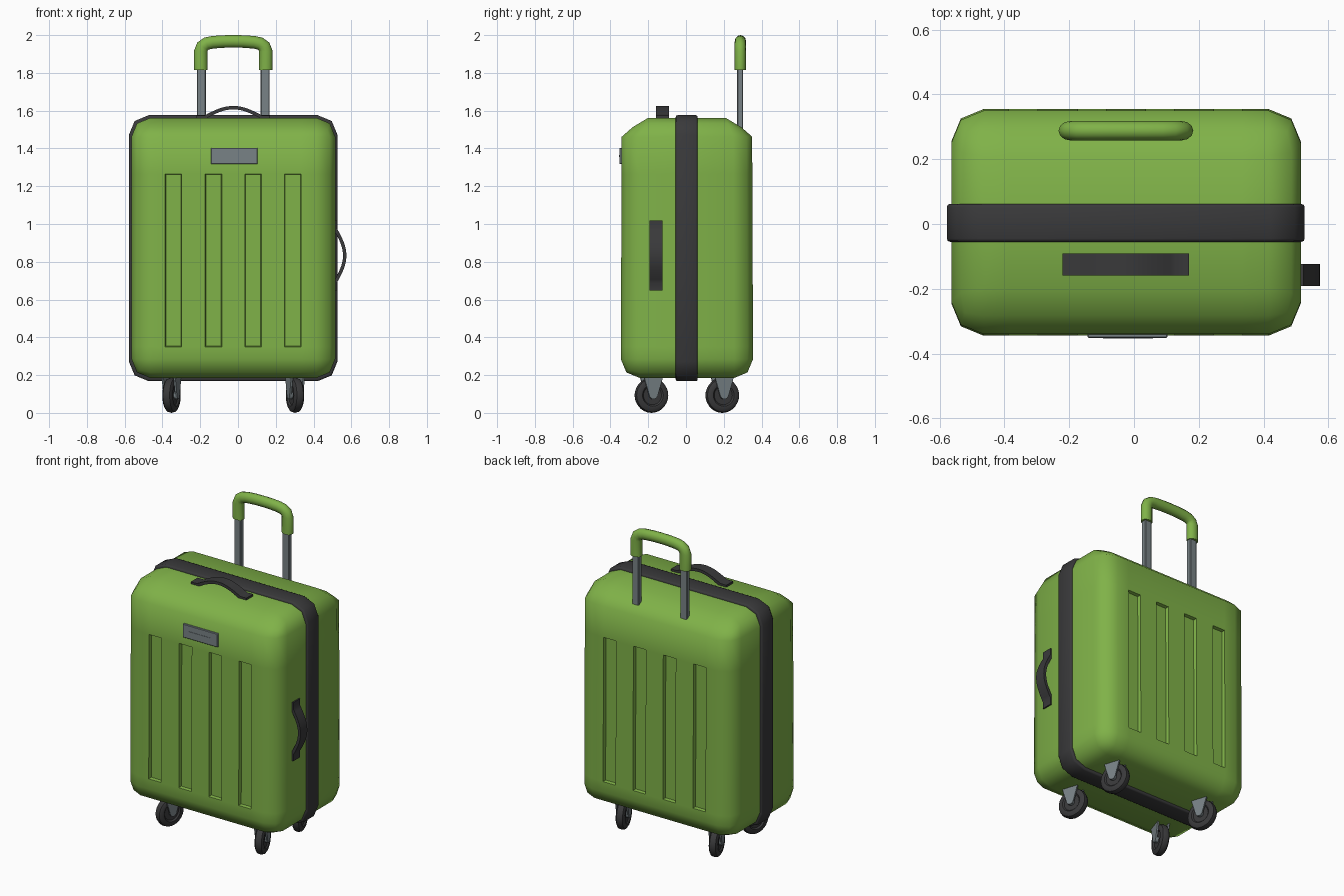
import bpy, bmesh, math
from mathutils import Matrix, Vector

if "Cube" in bpy.data.objects:
    bpy.data.objects.remove(bpy.data.objects["Cube"])

CX = -0.025  # centre line of the case


def material(name, rgb):
    m = bpy.data.materials.new(name)
    m.diffuse_color = (*rgb, 1)
    m.use_nodes = True
    m.node_tree.nodes["Principled BSDF"].inputs["Base Color"].default_value = m.diffuse_color
    return m


GREEN = material("green_shell", (0.215, 0.445, 0.065))
DARK = material("dark_rubber", (0.041, 0.041, 0.043))
GREY = material("grey_metal", (0.19, 0.225, 0.24))


def finish(bm, name, mat, angle=50):
    bmesh.ops.recalc_face_normals(bm, faces=bm.faces)
    me = bpy.data.meshes.new(name)
    bm.to_mesh(me)
    bm.free()
    ob = bpy.data.objects.new(name, me)
    bpy.context.collection.objects.link(ob)
    me.materials.append(mat)
    bpy.ops.object.select_all(action='DESELECT')
    ob.select_set(True)
    bpy.context.view_layer.objects.active = ob
    bpy.ops.object.shade_smooth_by_angle(angle=math.radians(angle))
    return ob


def box_bm(lo, hi):
    bm = bmesh.new()
    bmesh.ops.create_cube(bm, size=1)
    for v in bm.verts:
        v.co = Vector([(a + b) / 2 + c * (b - a) for a, b, c in zip(lo, hi, v.co)])
    return bm


def bevel(bm, edges, offset, segments):
    bmesh.ops.bevel(bm, geom=edges, offset=offset, segments=segments,
                    profile=0.5, affect='EDGES', clamp_overlap=True)


def box(name, lo, hi, mat, edge=0.0):
    bm = box_bm(lo, hi)
    if edge:
        bevel(bm, bm.edges[:], edge, 1)
    return finish(bm, name, mat, 30)


def prism(outline, width):
    """Extrude an (x, z) outline along y, centred on y = 0."""
    bm = bmesh.new()
    f = bm.faces.new([bm.verts.new((x, -width / 2, z)) for x, z in outline])
    g = bmesh.ops.extrude_face_region(bm, geom=[f])['geom']
    bmesh.ops.translate(bm, vec=(0, width, 0),
                        verts=[v for v in g if isinstance(v, bmesh.types.BMVert)])
    bmesh.ops.recalc_face_normals(bm, faces=bm.faces)
    return bm


# Shell: rounded box with wider rounding at the top front and back
bm = box_bm((-0.564, -0.345, 0.185), (0.515, 0.355, 1.562))
bevel(bm, bm.edges[:], 0.1, 2)
for v in bm.verts:
    t = max(0, (v.co.z - 1.45) / 0.112)
    side = 1 if v.co.y > 0 else -1
    if 0.3 < t < 0.95 and abs(v.co.y) > 0.29:
        v.co.z -= 0.02
    v.co.y -= side * 0.045 * min(1, t)

# Grooves: cut lines across the shell, then sink the panels front and back
GROOVES = [(c - 0.044, c + 0.044) for c in (-0.342, -0.13, 0.08, 0.29)]
cuts = [((x, 0, 0), (1, 0, 0)) for g in GROOVES for x in g]
cuts += [((0, 0, z), (0, 0, 1)) for z in (0.35, 1.265)]
for co, no in cuts:
    bmesh.ops.bisect_plane(bm, geom=bm.verts[:] + bm.edges[:] + bm.faces[:],
                           plane_co=co, plane_no=no)
bm.normal_update()
panels = []
for f in bm.faces:
    c = f.calc_center_median()
    if abs(f.normal.y) > 0.99 and 0.35 < c.z < 1.265 and any(a < c.x < b for a, b in GROOVES):
        panels.append(f)
bmesh.ops.inset_region(bm, faces=panels, thickness=0.004, depth=-0.02, use_even_offset=True)
finish(bm, "shell", GREEN)

# Dark band round the middle
bm = box_bm((-0.578, -0.055, 0.168), (0.527, 0.062, 1.576))
bevel(bm, [e for e in bm.edges if abs(e.verts[0].co.y - e.verts[1].co.y) > 0.05], 0.105, 2)
rim = [e for e in bm.edges if abs(e.verts[0].co.y - e.verts[1].co.y) < 0.01]
bevel(bm, rim, 0.01, 2)
finish(bm, "zip_band", DARK)


# Carry straps: flat tabs with an arch between them
def strap(name, half, matrix):
    n, th, arch = 16, 0.009, half - 0.045
    mid = [(-half, 0.004)]
    for i in range(n + 1):
        u = -arch + 2 * arch * i / n
        mid.append((u, 0.004 + 0.05 * max(0, math.cos(math.pi * u / (2 * arch)))))
    mid.append((half, 0.004))
    upper, lower = [], []
    for i, p in enumerate(mid):
        a, b = mid[max(i - 1, 0)], mid[min(i + 1, len(mid) - 1)]
        d = Vector((b[0] - a[0], b[1] - a[1])).normalized()
        upper.append((p[0] - d.y * th, p[1] + d.x * th))
        lower.append((p[0] + d.y * th, p[1] - d.x * th))
    bm = prism(upper + lower[::-1], 0.068)
    bm.transform(matrix)
    finish(bm, name, DARK, 40)


strap("top_strap", 0.195, Matrix.Translation((CX, -0.125, 1.562)))
strap("side_strap", 0.186, Matrix.Translation((0.511, -0.158, 0.833)) @ Matrix.Rotation(math.pi / 2, 4, 'Y'))

# Front plate with a thin ridge
box("front_plate", (-0.143, -0.352, 1.317), (0.103, -0.335, 1.403), GREY, 0.003)
box("plate_ridge", (-0.096, -0.354, 1.354), (0.058, -0.350, 1.365), GREY)

# Pull handle: two poles and a rounded grip
for side, label in ((-1, "left"), (1, "right")):
    x = CX + side * 0.169
    box(label + "_pole", (x - 0.024, 0.27, 1.45), (x + 0.024, 0.302, 1.86), GREY, 0.004)

half_path = [(0.172, 1.815), (0.172, 1.915), (0.163, 1.94), (0.142, 1.955), (0.11, 1.962), (0.055, 1.966)]
path = [(-x, z) for x, z in half_path] + [(0, 1.967)] + half_path[::-1]
bm = bmesh.new()
rings = []
for i, (x, z) in enumerate(path):
    a, b = path[max(i - 1, 0)], path[min(i + 1, len(path) - 1)]
    d = Vector((b[0] - a[0], 0, b[1] - a[1])).normalized()
    out = Vector((-d.z, 0, d.x))
    r = 0.033 + 0.003 * min(1, max(0, (1.967 - z) / 0.05))
    ring = []
    for k in range(12):
        t = 2 * math.pi * k / 12
        c, s = math.cos(t), math.sin(t)
        ring.append(bm.verts.new(Vector((CX + x, 0.288, z)) + out * r * c + Vector((0, 0.03 * s, 0))))
    rings.append(ring)
for p, q in zip(rings, rings[1:]):
    for k in range(12):
        bm.faces.new((p[k], p[(k + 1) % 12], q[(k + 1) % 12], q[k]))
bm.faces.new(rings[0])
bm.faces.new(rings[-1])
finish(bm, "grip", GREEN)

# Swivel wheels: lathed tyre, hub and a two-sided fork
TYRE = [(-0.018, 0.0), (-0.018, 0.05), (-0.026, 0.058), (-0.027, 0.074), (-0.018, 0.088), (0, 0.093),
        (0.018, 0.088), (0.027, 0.074), (0.026, 0.058), (0.018, 0.05), (0.018, 0.0)]
FORK = [(-0.055, 0.2), (0.055, 0.2), (0.045, 0.165), (0.022, 0.088), (0.012, 0.075),
        (-0.012, 0.075), (-0.022, 0.088), (-0.045, 0.165)]


def wheel(label, x, y, yaw):
    place = Matrix.Translation((x, y, 0)) @ Matrix.Rotation(math.radians(yaw), 4, 'Z')
    bm = bmesh.new()
    pts = [bm.verts.new((a, 0, r)) for a, r in TYRE]
    edges = [bm.edges.new(p) for p in zip(pts, pts[1:])]
    bmesh.ops.spin(bm, geom=pts + edges, cent=(0, 0, 0), axis=(1, 0, 0),
                   angle=2 * math.pi, steps=28, use_merge=True)
    bmesh.ops.remove_doubles(bm, verts=bm.verts, dist=1e-5)
    bm.transform(place @ Matrix.Translation((0, 0, 0.093)))
    finish(bm, label + "_tyre", DARK, 40)

    bm = bmesh.new()
    bmesh.ops.create_cone(bm, cap_ends=True, segments=16, radius1=0.02, radius2=0.02, depth=0.076,
                          matrix=Matrix.Translation((0, 0, 0.093)) @ Matrix.Rotation(math.pi / 2, 4, 'Y'))
    bm.transform(place)
    finish(bm, label + "_hub", GREY, 40)

    for s, part in ((-1, "_fork_inner"), (1, "_fork_outer")):
        bm = prism(FORK, 0.01)
        bm.transform(place @ Matrix.Translation((s * 0.033, 0, 0)) @ Matrix.Rotation(math.pi / 2, 4, 'Z'))
        finish(bm, label + part, GREY, 30)


for label, side, y, yaw in (("front_left", -1, -0.183, -18), ("front_right", 1, -0.183, 18),
                            ("back_left", -1, 0.192, 18), ("back_right", 1, 0.192, 18)):
    wheel(label, CX + side * 0.327, y, yaw)
